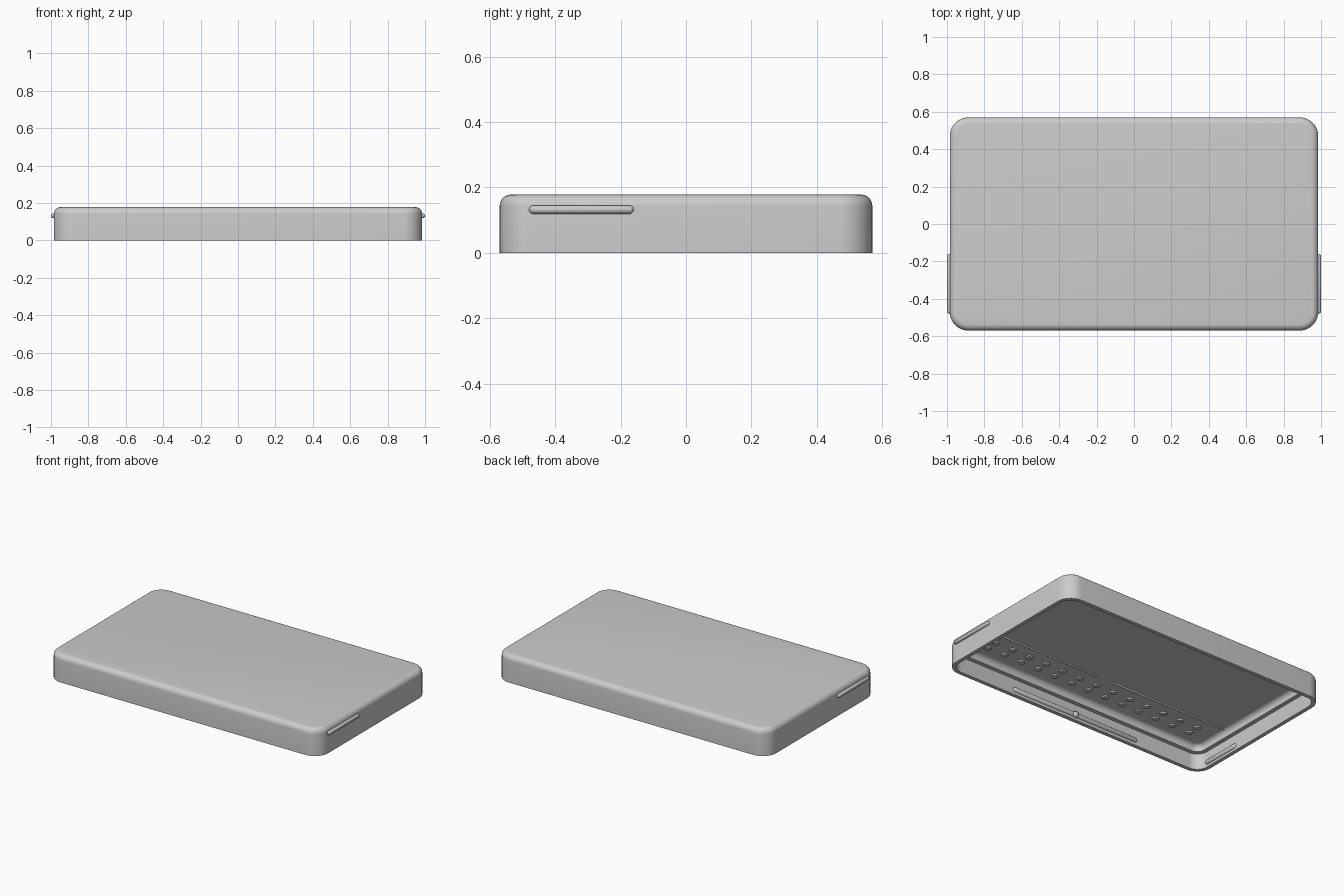
import bpy, bmesh, math
from mathutils import Matrix

if "Cube" in bpy.data.objects:
    bpy.data.objects.remove(bpy.data.objects["Cube"])

HX, HY, TOP, R = 0.985, 0.57, 0.178, 0.10   # body half sizes, height, corner radius

grey = bpy.data.materials.new("light_grey")
grey.diffuse_color = (0.6, 0.6, 0.6, 1)
grey.use_nodes = True
grey.node_tree.nodes["Principled BSDF"].inputs["Base Color"].default_value = grey.diffuse_color


def finish(name, bm):
    bmesh.ops.recalc_face_normals(bm, faces=bm.faces)
    me = bpy.data.meshes.new(name)
    bm.to_mesh(me)
    bm.free()
    me.materials.append(grey)
    ob = bpy.data.objects.new(name, me)
    bpy.context.collection.objects.link(ob)
    bpy.ops.object.select_all(action='DESELECT')
    ob.select_set(True)
    bpy.context.view_layer.objects.active = ob
    bpy.ops.object.shade_smooth_by_angle(angle=math.radians(35))
    return ob


def ring(bm, inset, z, steps=10):
    """Rounded rectangle inset from the body outline."""
    r = max(R - inset, 0.02)
    cx, cy = HX - inset - r, HY - inset - r
    verts = []
    for k, (sx, sy) in enumerate([(1, 1), (-1, 1), (-1, -1), (1, -1)]):
        for i in range(steps + 1):
            a = math.pi / 2 * (k + i / steps)
            verts.append(bm.verts.new((sx * cx + r * math.cos(a),
                                       sy * cy + r * math.sin(a), z)))
    return verts


def fillet(inset, z, r, n=6):
    """Quarter arc running from a wall onto the flat above it."""
    return [(inset + r - r * math.cos(t), z - r + r * math.sin(t))
            for t in (math.pi / 2 * i / n for i in range(n + 1))]


# Hollow shell: underside of the roof, stepped inner wall, rim, outer wall, roof
profile = list(reversed(fillet(0.052, 0.15, 0.03)))
profile += [(0.052, 0.105), (0.025, 0.105), (0.025, 0), (0, 0)]
profile += fillet(0, TOP, 0.035)
bm = bmesh.new()
rings = [ring(bm, i, z) for i, z in profile]
for a, b in zip(rings, rings[1:]):
    n = len(a)
    for j in range(n):
        bm.faces.new((a[j], a[(j + 1) % n], b[(j + 1) % n], b[j]))
bm.faces.new(rings[0])
bm.faces.new(rings[-1])
finish("shell", bm)


def capsule(name, centre, length, r, axis):
    """Round-ended bar along X or Y."""
    bm = bmesh.new()
    bmesh.ops.create_uvsphere(bm, u_segments=16, v_segments=9, radius=r)
    for v in bm.verts:
        v.co.z += math.copysign(length / 2 - r, v.co.z)
    turn = Matrix.Rotation(math.pi / 2, 4, 'Y' if axis == 'X' else 'X')
    bmesh.ops.transform(bm, matrix=Matrix.Translation(centre) @ turn, verts=bm.verts)
    return finish(name, bm)


# Side grips outside and snap ridges inside
for side, s in (("right", 1), ("left", -1)):
    capsule(f"{side}_grip", (s * 0.987, -0.32, 0.132), 0.32, 0.013, 'Y')
    capsule(f"{side}_snap_ridge", (s * 0.965, -0.34, 0.032), 0.28, 0.017, 'Y')
    # Ribs on the underside of the roof
    capsule(f"{side}_roof_rib", (s * 0.485, -0.26, 0.15), 0.85, 0.007, 'X')

# Front snap ridge with a centre nub
capsule("front_snap_ridge", (0, -0.55, 0.035), 0.96, 0.017, 'X')
capsule("front_nub", (0, -0.542, 0.035), 0.045, 0.02, 'X')

# Two rows of low studs on the underside of the roof
bm = bmesh.new()
for y in (-0.345, -0.42):
    for i in range(-6, 7):
        bmesh.ops.create_cone(bm, cap_ends=True, segments=16, radius1=0.02, radius2=0.024,
                              depth=0.012, matrix=Matrix.Translation((i * 0.13, y, 0.148)))
finish("roof_studs", bm)
